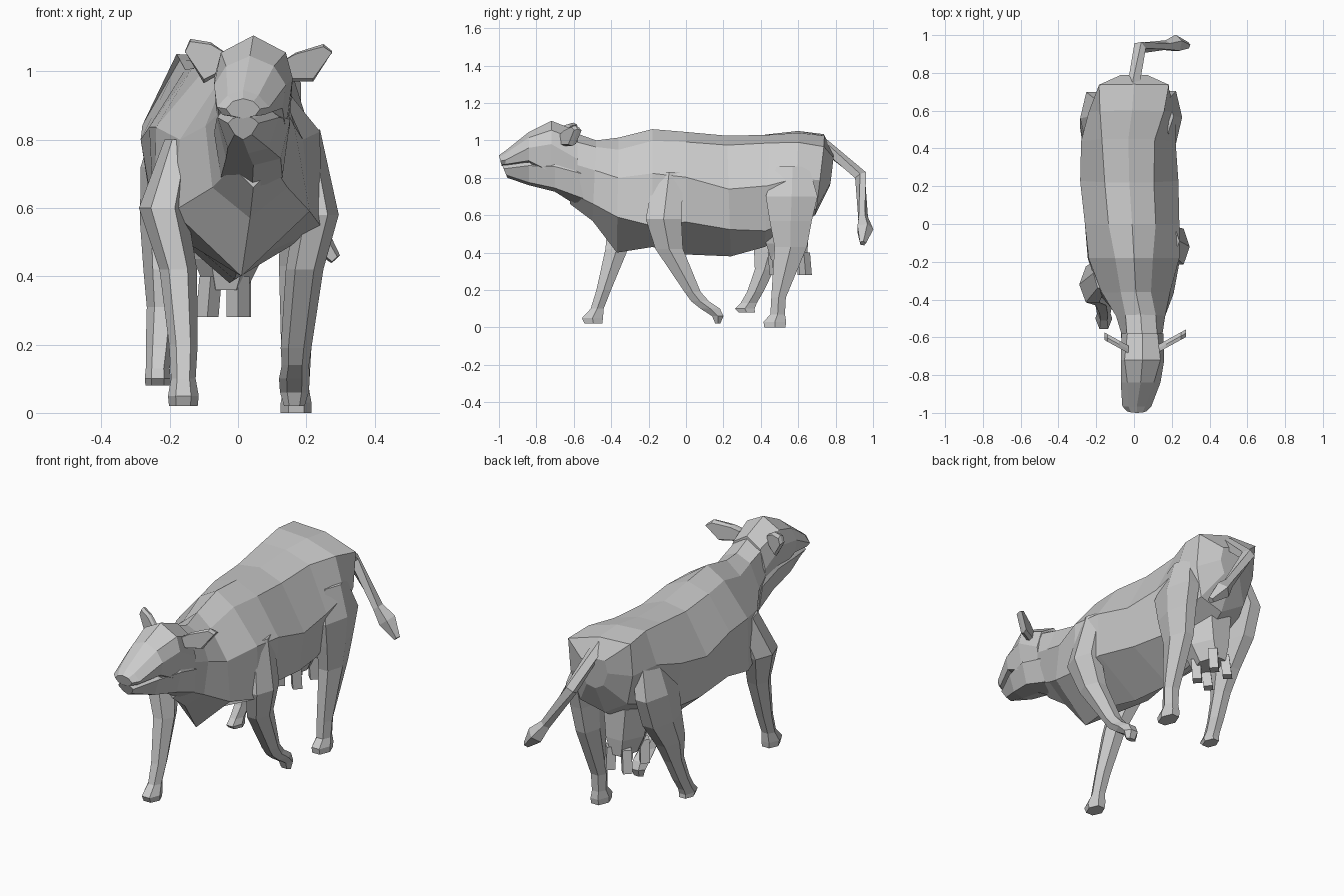
import bpy, bmesh
from math import cos, sin, tau
from mathutils import Vector


def skin(name, rings):
    """Bridge equal-length rings of points and cap both ends."""
    bm = bmesh.new()
    vs = [[bm.verts.new(p) for p in r] for r in rings]
    n = len(vs[0])
    for a, b in zip(vs, vs[1:]):
        for i in range(n):
            j = (i + 1) % n
            bm.faces.new((a[i], a[j], b[j], b[i]))
    bm.faces.new(vs[0])
    bm.faces.new(vs[-1])
    bmesh.ops.recalc_face_normals(bm, faces=bm.faces)
    me = bpy.data.meshes.new(name)
    bm.to_mesh(me)
    bm.free()
    ob = bpy.data.objects.new(name, me)
    bpy.context.collection.objects.link(ob)
    return ob


def loft(name, sections):
    """Sections: y top, y bottom, centre x, ridge z, (half width, z) x 3, bottom z."""
    rings = []
    for yt, yb, cx, zt, w1, z1, w2, z2, w3, z3, zb in sections:
        half = [(w1, z1), (w2, z2), (w3, z3)]
        prof = [(0, zt)] + half + [(0, zb)] + [(-w, z) for w, z in reversed(half)]
        lean = 0.18 * min(1, max(0, (yt + 0.3) / 0.8))   # hips roll to one side
        rings.append([(cx + x, yt + (yb - yt) * (zt - z) / (zt - zb), z - lean * x)
                      for x, z in prof])
    return skin(name, rings)


def limb(name, rings, n=6):
    """Horizontal rings: x, y, z, x radius, y radius."""
    return skin(name, [[(x + rx * cos(tau * i / n), y + ry * sin(tau * i / n), z)
                        for i in range(n)] for x, y, z, rx, ry in rings])


# torso and neck
loft("body", [
    (-.62, -.62, .045, 1.05, .08, 1.00, .10, .88, .06, .72, .66),
    (-.48, -.50, .035, 1.00, .08, .965, .13, .84, .11, .66, .57),
    (-.36, -.37, .01, 1.015, .08, .95, .18, .80, .20, .59, .40),
    (-.18, -.18, .0, 1.06, .10, 1.00, .24, .83, .245, .55, .43),
    (.0, .0, -.01, 1.045, .125, 1.00, .25, .82, .24, .58, .39),
    (.22, .24, -.025, 1.025, .13, .99, .26, .77, .225, .55, .38),
    (.45, .42, -.03, 1.03, .14, 1.01, .25, .80, .20, .55, .43),
    (.60, .58, -.01, 1.04, .17, 1.02, .23, .84, .18, .62, .53),
    (.74, .69, .0, 1.025, .185, 1.00, .185, .82, .14, .66, .60),
    (.79, .77, .0, .93, .07, .92, .08, .85, .05, .78, .76)])

# head: skull with muzzle, and the lower jaw under a thin mouth slit
loft("head", [
    (-1.0, -.985, .015, .92, .03, .912, .05, .89, .035, .87, .862),
    (-.965, -.965, .015, .945, .045, .93, .077, .895, .06, .872, .865),
    (-.84, -.84, .035, 1.045, .07, 1.015, .105, .96, .095, .892, .875),
    (-.72, -.72, .045, 1.105, .095, 1.055, .115, .98, .095, .83, .74),
    (-.58, -.58, .045, 1.05, .08, 1.00, .11, .90, .09, .74, .65)])
loft("lower_jaw", [
    (-.985, -.955, .015, .872, .03, .862, .045, .848, .025, .815, .80),
    (-.84, -.84, .03, .89, .07, .882, .09, .865, .06, .775, .76),
    (-.70, -.70, .045, .92, .08, .91, .108, .86, .08, .745, .725),
    (-.55, -.55, .04, .90, .08, .89, .11, .82, .09, .69, .63)])

# ears: leaves swept backwards away from the head
for side, outline in (
        ("right", [(.13, 1.03), (.17, 1.055), (.25, 1.08), (.275, 1.06), (.22, .97), (.14, .97)]),
        ("left", [(-.03, 1.05), (-.08, 1.085), (-.14, 1.095), (-.155, 1.06), (-.10, .965), (-.04, 1.0)])):
    rings = []
    for d, s in ((-.015, .85), (.005, 1), (.025, .8)):
        c = sum(z for _, z in outline) / 6
        rings.append([(x, -.71 + .55 * abs(x - .045) + d, c + (z - c) * s) for x, z in outline])
    skin(f"{side}_ear", rings)

# legs in mid stride, hoof included, tops sunk into the torso
limb("right_front_leg", [
    (.19, -.09, .83, .05, .09), (.23, -.12, .58, .065, .11), (.195, -.09, .42, .055, .085),
    (.17, .035, .19, .045, .05), (.168, .075, .14, .04, .055),
    (.165, .13, .10, .045, .06), (.165, .17, .06, .042, .035), (.165, .17, .02, .03, .015)])
limb("left_front_leg", [
    (-.17, -.26, .80, .045, .09), (-.22, -.32, .60, .07, .11), (-.175, -.37, .42, .055, .07),
    (-.16, -.44, .20, .042, .045), (-.16, -.475, .10, .036, .04),
    (-.16, -.50, .05, .045, .065), (-.16, -.495, .02, .042, .055)])
limb("right_back_leg", [
    (.15, .57, .86, .06, .10), (.19, .565, .70, .065, .16), (.185, .56, .57, .062, .13),
    (.175, .56, .43, .055, .10), (.17, .495, .16, .043, .045), (.17, .49, .07, .038, .045),
    (.17, .475, .03, .045, .07), (.17, .475, 0, .045, .065)])
limb("left_back_leg", [
    (-.17, .57, .90, .06, .10), (-.22, .56, .72, .065, .16), (-.222, .52, .56, .065, .14),
    (-.222, .45, .42, .055, .10), (-.222, .42, .31, .045, .06), (-.23, .37, .19, .04, .05),
    (-.235, .335, .13, .035, .05), (-.235, .315, .10, .038, .06), (-.235, .325, .08, .036, .05)])

# udder with four teats
limb("udder", [(-.03, .53, .62, .13, .14), (-.03, .54, .45, .10, .13), (-.035, .55, .36, .06, .11)])
for k, (x, y) in enumerate([(-.08, .47), (.0, .49), (-.08, .62), (.005, .63)]):
    limb(f"teat_{k + 1}", [(x, y, .40, .033, .033), (x - .01 + .01 * (k % 2), y + .01, .28, .033, .033)], 4)

# tail swung to one side, ending in a tuft
path = [(0, .73, .98, .035), (.03, .935, .81, .035), (.17, .945, .59, .028),
        (.22, .955, .525, .047), (.285, .945, .45, .018)]
pts = [Vector(p[:3]) for p in path]
rings = []
for i, p in enumerate(pts):
    d = pts[min(i + 1, len(pts) - 1)] - pts[max(i - 1, 0)]
    q = d.to_track_quat('Z', 'Y')
    rings.append([p + q @ Vector((path[i][3] * cos(tau * k / 5), path[i][3] * sin(tau * k / 5), 0))
                  for k in range(5)])
skin("tail", rings)
